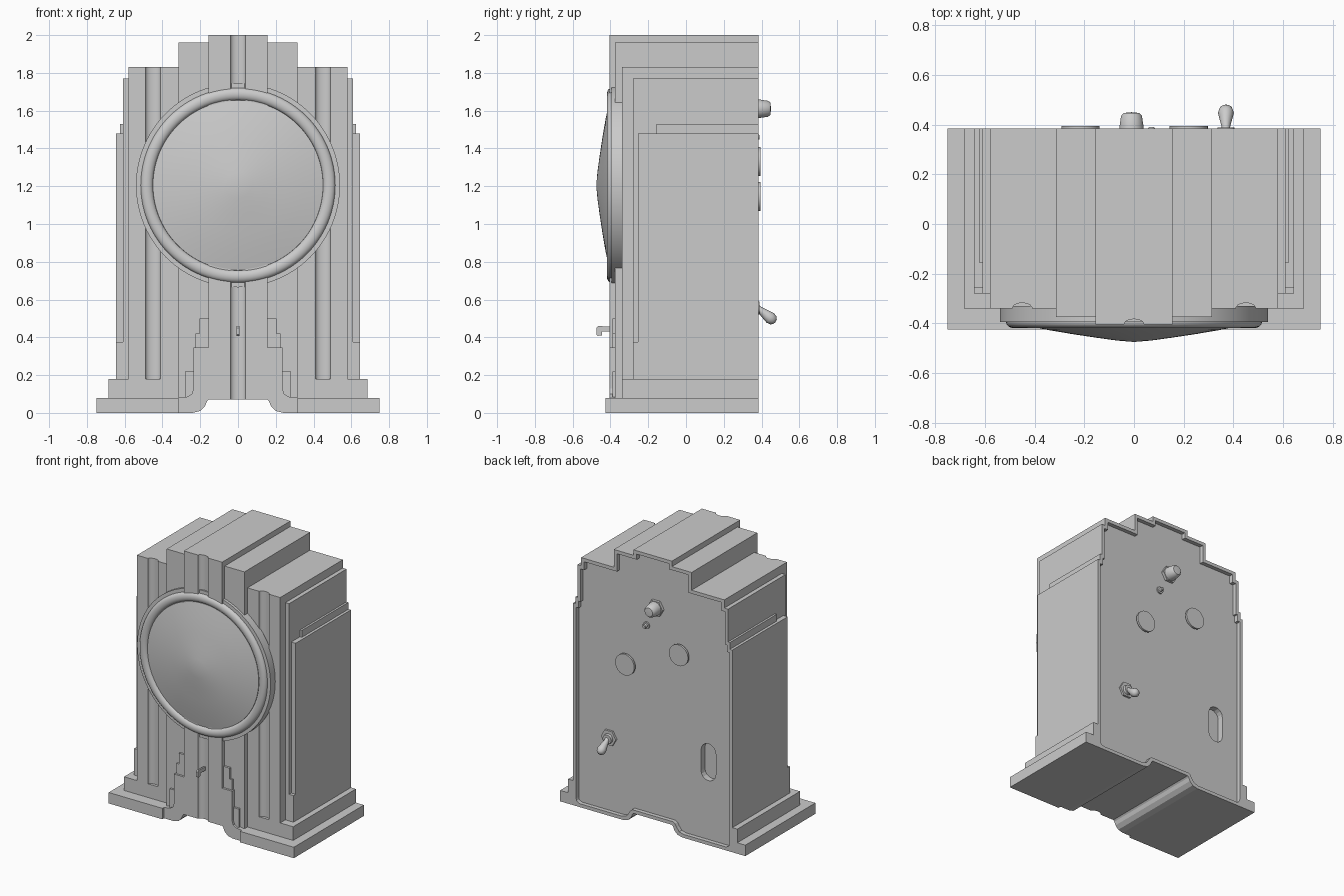
import bpy, bmesh, math
from mathutils import Vector

if "Cube" in bpy.data.objects:
    bpy.data.objects.remove(bpy.data.objects["Cube"])

BACK = 0.31   # where the solid blocks stop and the rear rim begins


def finish(name, bm, smooth=False):
    bmesh.ops.remove_doubles(bm, verts=bm.verts, dist=1e-5)
    bmesh.ops.recalc_face_normals(bm, faces=bm.faces)
    me = bpy.data.meshes.new(name)
    bm.to_mesh(me)
    bm.free()
    ob = bpy.data.objects.new(name, me)
    bpy.context.collection.objects.link(ob)
    if smooth:
        bpy.ops.object.select_all(action='DESELECT')
        ob.select_set(True)
        bpy.context.view_layer.objects.active = ob
        bpy.ops.object.shade_smooth_by_angle(angle=math.radians(35))
    return ob


def prism(name, pts, a, b, axis='y', smooth=False):
    """Extrude a 2D outline: xz along y, xy along z."""
    bm = bmesh.new()
    put = (lambda p, t: (p[0], t, p[1])) if axis == 'y' else (lambda p, t: (p[0], p[1], t))
    rings = [[bm.verts.new(put(p, t)) for p in pts] for t in (a, b)]
    n = len(pts)
    for r in rings:
        bm.faces.new(r)
    for i in range(n):
        j = (i + 1) % n
        bm.faces.new((rings[0][i], rings[0][j], rings[1][j], rings[1][i]))
    return finish(name, bm, smooth)


def box(name, x0, x1, y0, y1, z0, z1):
    return prism(name, [(x0, z0), (x1, z0), (x1, z1), (x0, z1)], y0, y1)


def flip(pts):
    return [(-x, z) for x, z in reversed(pts)]


def lathe(name, prof, x=0, z=0, n=32, smooth=True):
    """Revolve (radius, y) points about an axis along y."""
    bm = bmesh.new()
    rings = []
    for r, y in prof:
        rings.append([bm.verts.new((x + r * math.cos(2 * math.pi * k / n), y,
                                    z + r * math.sin(2 * math.pi * k / n))) for k in range(n)])
    for a, b in zip(rings, rings[1:]):
        for k in range(n):
            m = (k + 1) % n
            bm.faces.new((a[k], a[m], b[m], b[k]))
    return finish(name, bm, smooth)


def groove(cx, y, r=0.04, depth=0.022, n=10):
    return [(cx - r * math.cos(math.pi * i / n), y + depth * math.sin(math.pi * i / n))
            for i in range(n + 1)]


def fluted(name, hw, front, z0, z1, centres):
    pts = [(-hw, front)]
    for c in centres:
        pts += groove(c, front)
    pts += [(hw, front), (hw, BACK), (-hw, BACK)]
    return prism(name, pts, z0, z1, 'z', True)


# Arch under the base (half outline, centre to outside)
arch = [(0.155, 0.07), (0.165, 0.06), (0.175, 0.035), (0.2, 0.01), (0.24, 0)]

# Stepped body
box('lower_plinth', -0.685, 0.685, -0.34, BACK, 0.075, 0.18).hide_render = False
fluted('main_block', 0.58, -0.34, 0.18, 1.83, (-0.45, 0.45))
box('middle_block', -0.315, 0.315, -0.375, BACK, 0.07, 1.96)
fluted('centre_pillar', 0.155, -0.405, 0.07, 2.0, (0,))
middle_base = arch + [(0.33, 0), (0.33, 0.08)]
prism('base_middle', middle_base + [(-x, z) for x, z in reversed(middle_base)], -0.36, BACK)

# Mirrored side parts
foot = [(0.315, 0.08), (0.27, 0.085), (0.245, 0.1), (0.235, 0.13), (0.235, 0.345), (0.15, 0.345)]
trim = [(0.15, 0.07), (0.28, 0.07), (0.28, 0.22), (0.235, 0.22), (0.235, 0.345),
        (0.225, 0.345), (0.225, 0.42), (0.205, 0.42), (0.205, 0.5), (0.15, 0.5)]
for s, side in ((1, 'right'), (-1, 'left')):
    def sbox(name, x0, x1, *r):
        box(side + name, min(s * x0, s * x1), max(s * x0, s * x1), *r)
    sbox('_base', 0.315, 0.75, -0.425, BACK, 0, 0.08)
    sbox('_side_panel_tall', 0.57, 0.61, -0.28, BACK, 0.18, 1.77)
    sbox('_side_panel_step', 0.6, 0.625, -0.155, BACK, 0.18, 1.53)
    sbox('_side_panel_outer', 0.6, 0.645, -0.255, BACK, 0.37, 1.48)
    sbox('_side_panel_foot', 0.6, 0.645, -0.28, BACK, 0.18, 0.375)
    f = arch + [(0.315, 0)] + foot
    prism(side + '_foot', f if s > 0 else flip(f), -0.405, -0.35)
    prism(side + '_trim', trim if s > 0 else flip(trim), -0.39, -0.35)

# Rear rim and recessed back panel
outer = arch + [(0.75, 0), (0.75, 0.08), (0.685, 0.08), (0.685, 0.18), (0.645, 0.18),
                (0.645, 1.48), (0.625, 1.48), (0.625, 1.53), (0.61, 1.53), (0.61, 1.77),
                (0.58, 1.77), (0.58, 1.83), (0.315, 1.83), (0.315, 1.96), (0.155, 1.96), (0.155, 2.0)]
inner = [(0.165, 0.095), (0.18, 0.085), (0.195, 0.06), (0.215, 0.035), (0.25, 0.025),
         (0.59, 0.025), (0.605, 0.03), (0.616, 0.04), (0.62, 0.055), (0.62, 0.18),
         (0.62, 1.455), (0.6, 1.455), (0.6, 1.505), (0.585, 1.505), (0.585, 1.745),
         (0.555, 1.745), (0.555, 1.805), (0.29, 1.805), (0.29, 1.935), (0.13, 1.935), (0.13, 1.975)]
outer += flip(outer)
inner += flip(inner)
bm = bmesh.new()
loops = [[bm.verts.new((x, y, z)) for x, z in pts] for pts, y in
         ((outer, BACK), (outer, 0.385), (inner, 0.385), (inner, BACK))]
for a, b in zip(loops, loops[1:] + loops[:1]):
    for i in range(len(a)):
        j = (i + 1) % len(a)
        bm.faces.new((a[i], a[j], b[j], b[i]))
finish('rear_rim', bm)
panel = prism('back_panel', inner, BACK, 0.355)

# Rounded slot in the back panel
slot = []
for k in range(18):
    t = math.pi * (k if k < 9 else k - 1) / 8
    slot.append((-0.43 + 0.06 * math.cos(t), 0.59 + (0.075 if k < 9 else -0.075) + 0.06 * math.sin(t)))
cutter = prism('slot_cutter', slot, 0.25, 0.4)
mod = panel.modifiers.new('slot', 'BOOLEAN')
mod.operation, mod.solver, mod.object = 'DIFFERENCE', 'EXACT', cutter
bpy.context.view_layer.objects.active = panel
bpy.ops.object.modifier_apply(modifier='slot')
bpy.data.objects.remove(cutter)

# Dial: bezel ring and shallow domed glass
ring = [(0.4825 + 0.0325 * math.cos(math.pi * i / 12), -0.395 - 0.024 * math.sin(math.pi * i / 12))
        for i in range(13)]
lathe('dial_bezel', [(0, -0.33), (0.54, -0.33), (0.54, -0.395)] + ring + [(0.45, -0.38), (0, -0.38)],
      0, 1.205, 96)
lathe('dial_glass', [(0.452, -0.385), (0.45, -0.404), (0.35, -0.426), (0.25, -0.443),
                     (0.15, -0.458), (0.07, -0.469), (0, -0.475)], 0, 1.205, 96)

# Small front hook
prism('front_hook', [(-0.38, 0.43), (-0.38, 0.455), (-0.465, 0.46), (-0.475, 0.45), (-0.475, 0.415),
                     (-0.468, 0.408), (-0.445, 0.41), (-0.445, 0.43)], -0.007, 0.007)
hook = bpy.data.objects['front_hook']
for v in hook.data.vertices:
    v.co = Vector((-v.co.y, v.co.x, v.co.z))

# Rear controls
lathe('knob_nut', [(0, 0.35), (0.062, 0.35), (0.062, 0.375), (0, 0.375)], -0.01, 1.61, 6, False)
lathe('knob', [(0, 0.36), (0.05, 0.37), (0.048, 0.395), (0.042, 0.435), (0.032, 0.447), (0, 0.45)],
      -0.01, 1.61)
lathe('pin_collar', [(0, 0.35), (0.026, 0.35), (0.026, 0.365), (0, 0.365)], 0.07, 1.46, 12)
lathe('pin', [(0.014, 0.35), (0.014, 0.385), (0.01, 0.39), (0, 0.39)], 0.07, 1.46, 12)
for x, z, name in ((-0.215, 1.33, 'upper_dial_button'), (0.22, 1.145, 'lower_dial_button')):
    lathe(name, [(0.05, 0.35), (0.05, 0.378), (0.077, 0.38), (0.077, 0.395), (0, 0.395)], x, z)
lathe('switch_nut', [(0, 0.35), (0.06, 0.35), (0.06, 0.37), (0, 0.37)], 0.37, 0.56, 6, False)
lathe('switch_collar', [(0, 0.36), (0.038, 0.36), (0.034, 0.388), (0, 0.388)], 0.37, 0.555, 16)
lever = lathe('switch_lever', [(0.016, 0), (0.017, 0.04), (0.028, 0.09), (0.032, 0.11),
                               (0.026, 0.132), (0.014, 0.142), (0, 0.145)], 0, 0, 16)
lever.location = (0.37, 0.36, 0.57)
lever.rotation_euler = (math.radians(-38), 0, 0)
